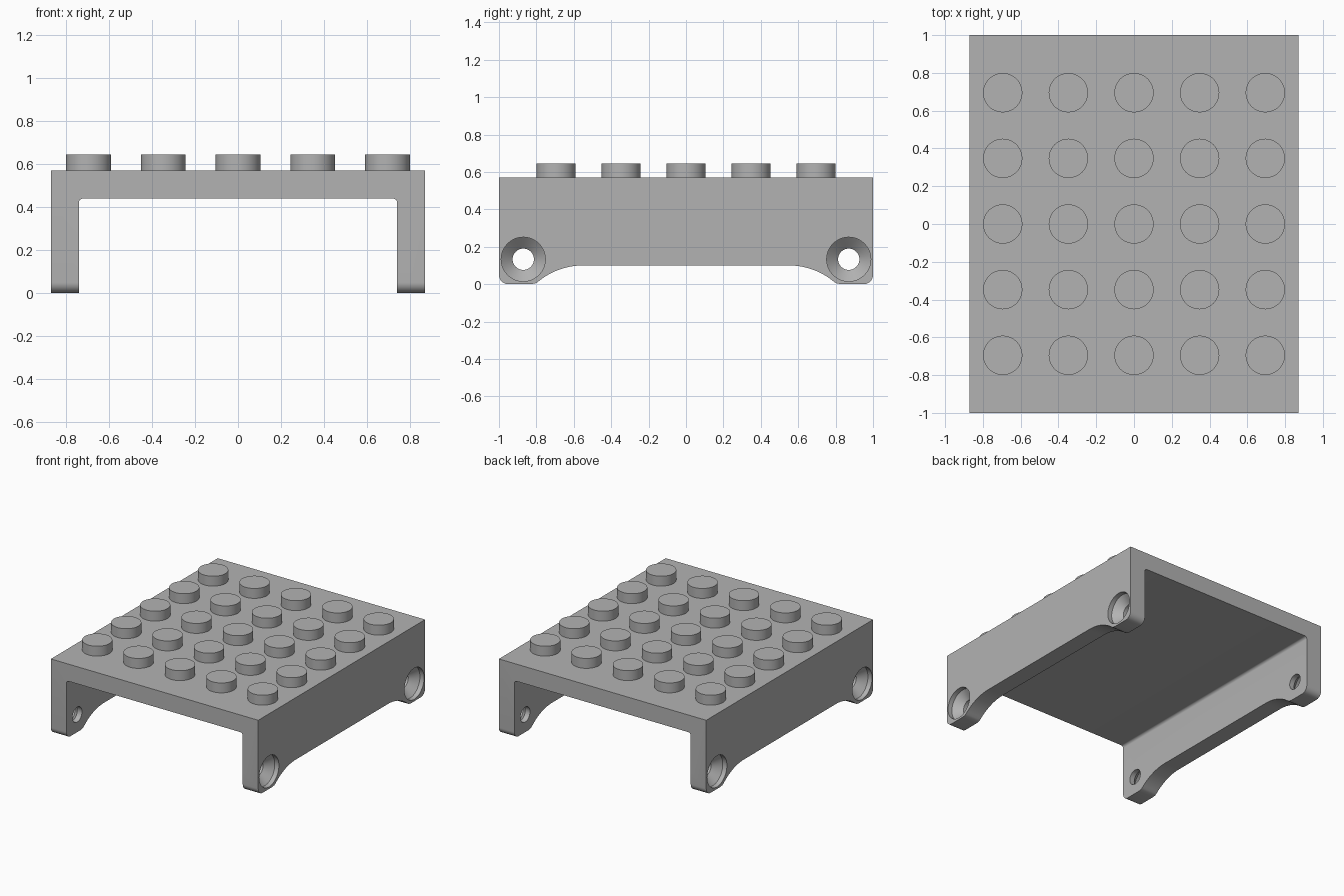
import bpy, bmesh, math
from mathutils import Vector, Matrix

cube = bpy.data.objects.get("Cube")
if cube:
    bpy.data.objects.remove(cube, do_unlink=True)

W, L, TOP = 0.87, 1.0, 0.57      # half width, half length, deck height
WALL = 0.13
PITCH, STUD_R, STUD_TOP = 0.3475, 0.104, 0.645

grey = bpy.data.materials.new("light grey")
grey.use_nodes = True
colour = (0.45, 0.45, 0.45, 1)
grey.diffuse_color = colour
grey.node_tree.nodes["Principled BSDF"].inputs["Base Color"].default_value = colour


def add_object(name, bm):
    bmesh.ops.recalc_face_normals(bm, faces=bm.faces)
    mesh = bpy.data.meshes.new(name)
    bm.to_mesh(mesh)
    bm.free()
    mesh.materials.append(grey)
    obj = bpy.data.objects.new(name, mesh)
    bpy.context.collection.objects.link(obj)
    return obj


def arc(cx, cz, r, start, end, steps=10):
    angles = [math.radians(start + (end - start) * i / steps) for i in range(steps + 1)]
    return [(cx + r * math.cos(a), cz + r * math.sin(a)) for a in angles]


def extrude(name, outline, place, sweep):
    bm = bmesh.new()
    face = bm.faces.new([bm.verts.new(place(*p)) for p in outline])
    out = bmesh.ops.extrude_face_region(bm, geom=[face])["geom"]
    verts = [v for v in out if isinstance(v, bmesh.types.BMVert)]
    bmesh.ops.translate(bm, verts=verts, vec=Vector(sweep))
    return add_object(name, bm)


def mirrored(half):
    return half + [(-a, z) for a, z in reversed(half)]


def boolean(target, tool, operation):
    mod = target.modifiers.new(operation.lower(), 'BOOLEAN')
    mod.operation, mod.object, mod.solver = operation, tool, 'EXACT'
    bpy.ops.object.select_all(action='DESELECT')
    bpy.context.view_layer.objects.active = target
    target.select_set(True)
    bpy.ops.object.modifier_apply(modifier=mod.name)
    bpy.data.objects.remove(tool, do_unlink=True)


def smooth(obj):
    bpy.ops.object.select_all(action='DESELECT')
    bpy.context.view_layer.objects.active = obj
    obj.select_set(True)
    bpy.ops.object.shade_smooth_by_angle(angle=math.radians(30))


# Bridge: channel section along the length, with filleted inner corners
inner, f = W - WALL, 0.02
section = [(-W, TOP), (-W, 0), (-inner, 0)] + arc(f - inner, TOP - WALL - f, f, 180, 90, 6)
bridge = extrude("bridge", mirrored(section), lambda x, z: (x, -L, z), (0, 2 * L, 0))

# Side outline: rounded feet and a raised, arched lower edge
R, r = 0.376, 0.05
side = [(-L, TOP + 0.1)] + arc(r - L, r, r, 180, 270) + [(-0.83, 0), (-0.805, 0.004)]
side += arc(-0.55, 0.1 - R, R, 130, 90, 14)
outline = extrude("side_outline", mirrored(side), lambda y, z: (-1, y, z), (2, 0, 0))
boolean(bridge, outline, 'INTERSECT')

# Countersunk screw holes: short recess, cone, then a through hole
drill_profile = [(0, -0.05), (0.118, -0.05), (0.118, 0.035), (0.057, 0.09),
                 (0.057, 0.2), (0, 0.2)]
for sx in (-1, 1):
    for sy in (-1, 1):
        bm = bmesh.new()
        verts = [bm.verts.new((sx * (W - d), sy * 0.87, 0.133 + rad)) for rad, d in drill_profile]
        edges = [bm.edges.new(pair) for pair in zip(verts, verts[1:])]
        bmesh.ops.spin(bm, geom=verts + edges, cent=(0, sy * 0.87, 0.133), axis=(1, 0, 0),
                       angle=math.tau, steps=48)
        bmesh.ops.remove_doubles(bm, verts=bm.verts, dist=0.0001)
        boolean(bridge, add_object("screw_drill", bm), 'DIFFERENCE')
smooth(bridge)

# Studs: five by five grid on the deck
bm = bmesh.new()
height = STUD_TOP - TOP + 0.02
for i in range(-2, 3):
    for j in range(-2, 3):
        bmesh.ops.create_cone(bm, cap_ends=True, segments=48, radius1=STUD_R, radius2=STUD_R,
                              depth=height, matrix=Matrix.Translation(
                                  (i * PITCH, j * PITCH, STUD_TOP - height / 2)))
smooth(add_object("studs", bm))
